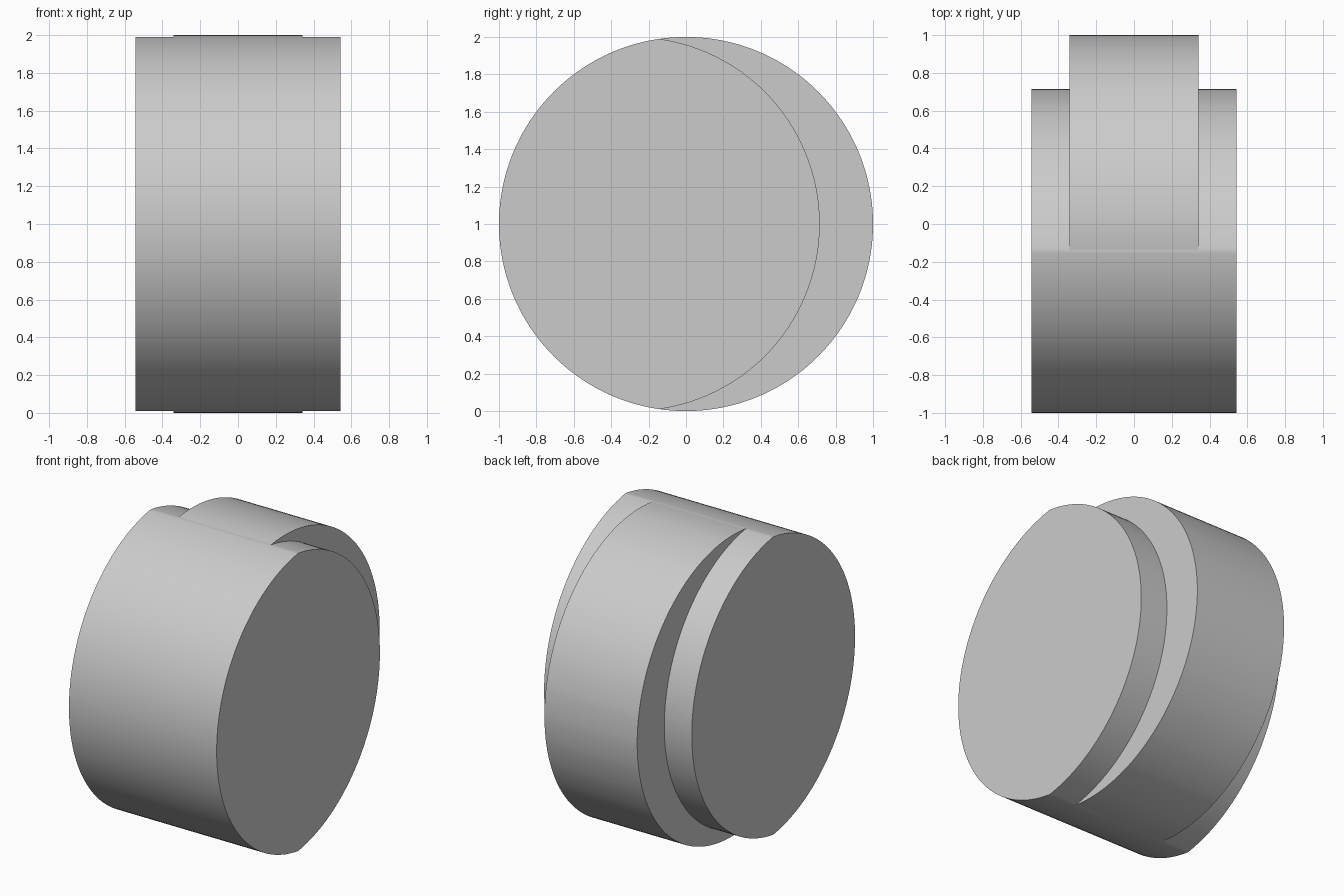
import bpy, bmesh, math
from mathutils import Matrix, Vector

cube = bpy.data.objects.get("Cube")
if cube:
    bpy.data.objects.remove(cube, do_unlink=True)

RADIUS = 1.0
HALF_WIDTH = 0.543      # full drum
HALF_CORE = 0.341       # wide band that stays round
SHIFT = -0.285          # centre of the stepped rims
SIDES = 160

grey = bpy.data.materials.new("plain_grey")
grey.use_nodes = True
colour = (0.6, 0.6, 0.6, 1)
grey.diffuse_color = colour
grey.node_tree.nodes["Principled BSDF"].inputs["Base Color"].default_value = colour


def make_object(name, bm):
    bmesh.ops.recalc_face_normals(bm, faces=bm.faces)
    mesh = bpy.data.meshes.new(name)
    bm.to_mesh(mesh)
    bm.free()
    mesh.materials.append(grey)
    obj = bpy.data.objects.new(name, mesh)
    bpy.context.collection.objects.link(obj)
    return obj


def ring_cutter(name, x0, x1):
    """Square-section ring about the shifted axis."""
    bm = bmesh.new()
    section = [(x0, RADIUS), (x1, RADIUS), (x1, 2 * RADIUS), (x0, 2 * RADIUS)]
    verts = [bm.verts.new((x, SHIFT, RADIUS + r)) for x, r in section]
    edges = [bm.edges.new((verts[i], verts[i - 1])) for i in range(4)]
    bmesh.ops.spin(bm, geom=verts + edges, cent=(0, SHIFT, RADIUS), axis=(1, 0, 0),
                   angle=math.tau, steps=SIDES)
    bmesh.ops.remove_doubles(bm, verts=bm.verts, dist=0.0001)
    obj = make_object(name, bm)
    obj.hide_render = True
    return obj


# Round drum lying along x
bm = bmesh.new()
bmesh.ops.create_cone(bm, cap_ends=True, segments=SIDES, radius1=RADIUS, radius2=RADIUS,
                      depth=2 * HALF_WIDTH,
                      matrix=Matrix.Translation(Vector((0, 0, RADIUS)))
                      @ Matrix.Rotation(math.pi / 2, 4, "Y"))
drum = make_object("stepped_drum", bm)

# Crescent step cut into the back of each end
bpy.context.view_layer.objects.active = drum
drum.select_set(True)
for side in (-1, 1):
    cutter = ring_cutter("step_cutter", side * HALF_CORE, side * RADIUS)
    mod = drum.modifiers.new("step", "BOOLEAN")
    mod.operation = "DIFFERENCE"
    mod.solver = "EXACT"
    mod.object = cutter
    bpy.ops.object.modifier_apply(modifier=mod.name)
    bpy.data.objects.remove(cutter, do_unlink=True)

bpy.ops.object.shade_smooth_by_angle(angle=math.radians(20))
